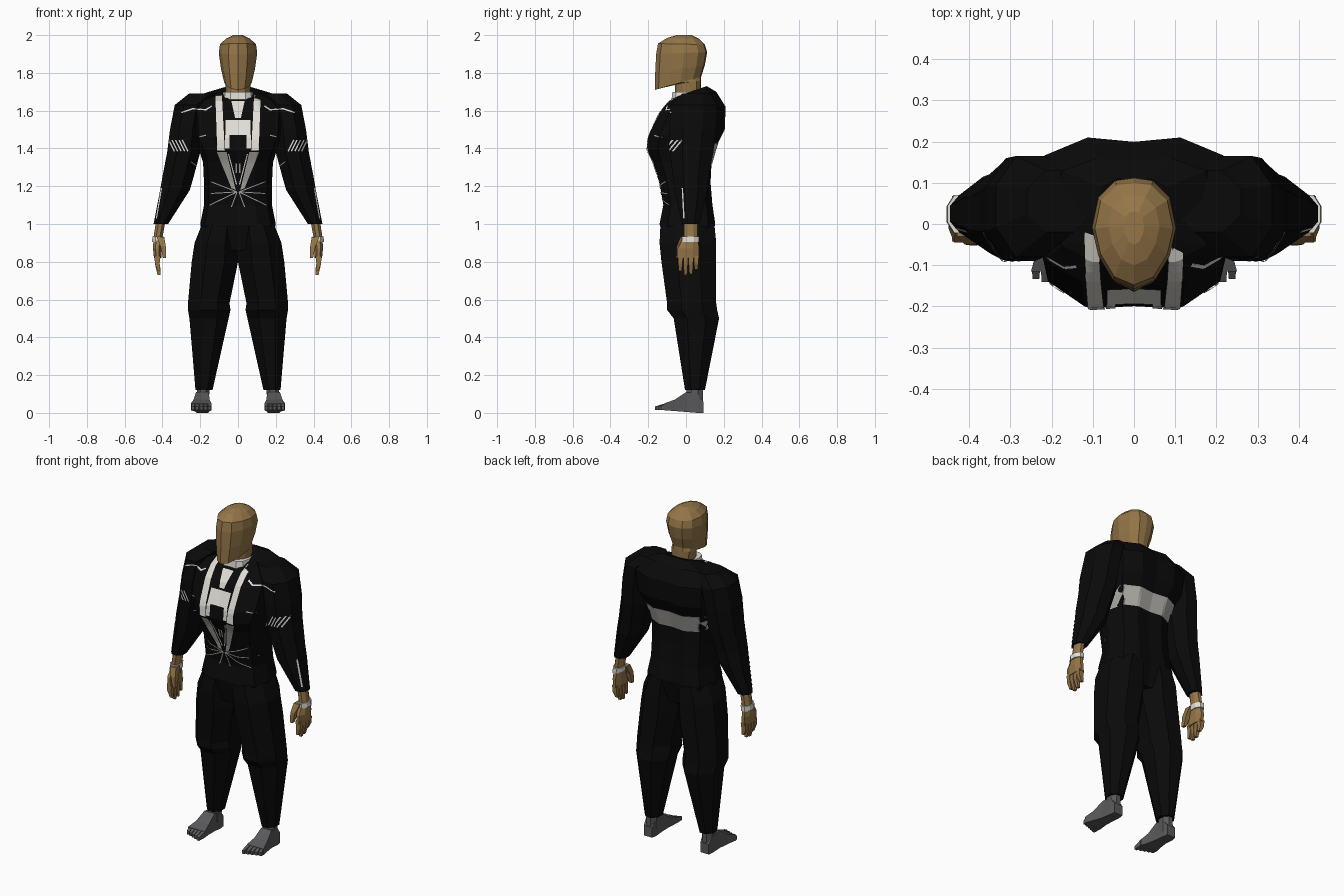
import bpy, bmesh, math
from mathutils import Vector
from mathutils.bvhtree import BVHTree

if "Cube" in bpy.data.objects:
    bpy.data.objects.remove(bpy.data.objects["Cube"], do_unlink=True)


def material(name, r, g, b):
    mat = bpy.data.materials.new(name)
    mat.use_nodes = True
    mat.diffuse_color = (r, g, b, 1)
    node = mat.node_tree.nodes["Principled BSDF"]
    node.inputs["Base Color"].default_value = (r, g, b, 1)
    node.inputs["Roughness"].default_value = .8
    return mat


suit = material("suit black", .003, .003, .003)
skin = material("skin brown", .3, .18, .065)
cream = material("shirt cream", .75, .73, .67)
silver = material("lapel grey", .42, .41, .38)
slate = material("foot grey", .1, .1, .105)


def ngon(n):
    """Regular polygon whose flat sides touch the unit square."""
    k = math.cos(math.pi / n)
    angles = [math.pi * (2 * i + 1) / n for i in range(n)]
    return [(math.cos(a) / k, math.sin(a) / k) for a in angles]


def symmetric(half):
    """Close a front-to-back half outline by mirroring it."""
    return half + [(-x, y) for x, y in reversed(half[1:-1])]


TUBE, BOX = ngon(8), ngon(4)
CHEST = symmetric([(0, -.97), (.5, -1), (.87, -.7), (1, 0), (.87, .75), (.45, 1), (0, .94)])
SKULL = symmetric([(0, -1), (.5, -.84), (.85, -.4), (1, .1), (.85, .65), (.45, .95), (0, 1)])


def add_object(name, bm, mat):
    bmesh.ops.recalc_face_normals(bm, faces=bm.faces[:])
    mesh = bpy.data.meshes.new(name)
    bm.to_mesh(mesh)
    bm.free()
    mesh.materials.append(mat)
    obj = bpy.data.objects.new(name, mesh)
    bpy.context.scene.collection.objects.link(obj)
    return obj


def loft(name, rings, shape, mat, side=1, along_y=False):
    """Skin rings (a0, a1, b0, b1, c0, c1); height c runs from c0 to c1 across b."""
    bm = bmesh.new()
    loops = []
    for a0, a1, b0, b1, c0, c1 in rings:
        loop = []
        for u, v in shape:
            a = (a0 + a1) / 2 + u * (a1 - a0) / 2
            b = (b0 + b1) / 2 + v * (b1 - b0) / 2
            c = (c0 + c1) / 2 + v * (c1 - c0) / 2
            loop.append(bm.verts.new((a * side, c, b) if along_y else (a * side, b, c)))
        loops.append(loop)
    n = len(shape)
    for low, high in zip(loops, loops[1:]):
        for i in range(n):
            j = (i + 1) % n
            bm.faces.new((low[i], low[j], high[j], high[i]))
    bm.faces.new(loops[0])
    bm.faces.new(loops[-1])
    return add_object(name, bm, mat)


def centred(rows):
    return [(-w, w, *rest) for w, *rest in rows]


def level(rows):
    return [(*row, row[-1]) for row in rows]


# Torso and pelvis: half width, front, back, front height, back height
clothes = [loft("jacket", centred([
    (.17, -.1, .12, .86, .86), (.2, -.14, .155, 1, 1), (.18, -.12, .14, 1.1, 1.1),
    (.18, -.14, .13, 1.22, 1.22), (.185, -.175, .135, 1.33, 1.32),
    (.21, -.205, .165, 1.39, 1.42), (.24, -.2, .205, 1.46, 1.5),
    (.25, -.14, .21, 1.59, 1.62), (.2, -.09, .16, 1.65, 1.7),
    (.09, -.06, .11, 1.67, 1.73)]), CHEST, suit)]

# Head with jutting jaw, neck and collar
loft("head", centred([
    (.065, -.055, .08, 1.66, 1.68), (.068, -.06, .08, 1.74, 1.76),
    (.073, -.165, .08, 1.71, 1.78), (.09, -.163, .1, 1.8, 1.84),
    (.102, -.158, .112, 1.9, 1.91), (.095, -.148, .1, 1.955, 1.95),
    (.062, -.1, .07, 1.985, 1.98), (.025, -.05, .03, 2, 2)]), SKULL, skin)
loft("collar", centred([(.085, -.08, .06, 1.63, 1.68), (.078, -.072, .06, 1.7, 1.7)]),
     CHEST, cream)

for side, label in ((1, "left"), (-1, "right")):
    # Trouser leg and sleeve: inner, outer, front, back, height
    clothes.append(loft(label + "_trouser_leg", level([
        (0, .19, -.135, .15, 1), (0, .23, -.14, .16, .9), (0, .245, -.13, .16, .8),
        (.045, .265, -.1, .16, .58), (.04, .265, -.1, .165, .545),
        (.05, .257, -.065, .175, .5), (.135, .225, -.005, .1, .12)]), TUBE, suit, side))
    clothes.append(loft(label + "_sleeve", level([
        (.1, .26, -.02, .13, 1.69), (.17, .335, -.08, .165, 1.63),
        (.19, .36, -.09, .16, 1.5), (.2, .375, -.085, .145, 1.38),
        (.235, .4, -.07, .12, 1.25), (.255, .412, -.06, .115, 1.18),
        (.37, .447, -.02, .07, 1)]), TUBE, suit, side))

    # Hand with four fingers, thumb and bracelet
    loft(label + "_hand", level([
        (.385, .435, -.01, .06, 1.01), (.4, .447, -.012, .06, .93),
        (.405, .45, -.045, .07, .87), (.405, .445, -.045, .07, .82)]), TUBE, skin, side)
    for i, tip in enumerate((.75, .73, .735, .76)):
        y = -.042 + i * .028
        loft(f"{label}_finger_{i}", level([
            (.41, .442, y, y + .026, .83), (.415, .44, y, y + .024, .79),
            (.41, .426, y + .004, y + .02, tip)]), BOX, skin, side)
    loft(label + "_thumb", level([
        (.39, .43, -.03, .01, .93), (.382, .41, -.05, -.015, .88),
        (.38, .397, -.052, -.03, .82)]), BOX, skin, side)
    loft(label + "_bracelet", level([
        (.397, .455, -.022, .07, .905), (.394, .453, -.022, .07, .935)]), TUBE, cream, side)

    # Foot with ankle and five toes
    loft(label + "_ankle", level([
        (.155, .22, -.005, .09, .03), (.15, .215, .005, .09, .15)]), TUBE, slate, side)
    loft(label + "_foot", level([
        (.16, .215, 0, .06, .092), (.155, .22, 0, .1, .06), (.155, .222, .005, .11, 0),
        (.15, .235, .01, .07, -.06), (.14, .25, .014, .05, -.115)]), BOX, slate, side, True)
    for i in range(5):
        x = .14 + i * .022
        loft(f"{label}_toe_{i}", level([
            (x, x + .02, .014, .05, -.11),
            (x + .002, x + .018, .014, .034, -.165 + i * .008)]), BOX, slate, side, True)

# Surface of all the clothing, onto which the thin trim is draped
points, polys = [], []
for obj in clothes:
    base = len(points)
    points += [v.co.copy() for v in obj.data.vertices]
    polys += [[base + i for i in p.vertices] for p in obj.data.polygons]
surface = BVHTree.FromPolygons(points, polys)


def drape(name, quads, mat, facing=-1, n=6, lift=.004):
    """Project (x, z) quads onto the clothing from the front or the back."""
    bm = bmesh.new()
    for quad in quads:
        p, q, r, s = (Vector(c) for c in quad)
        grid = []
        for i in range(n + 1):
            row = []
            for j in range(n + 1):
                x, z = p.lerp(q, i / n).lerp(s.lerp(r, i / n), j / n)
                hit = surface.ray_cast(Vector((x, facing, z)), Vector((0, -facing, 0)))[0]
                hit = hit or surface.find_nearest(Vector((x, 0, z)))[0]
                row.append(bm.verts.new(hit + Vector((0, facing * lift, 0))))
            grid.append(row)
        for i in range(n):
            for j in range(n):
                bm.faces.new((grid[i][j], grid[i + 1][j], grid[i + 1][j + 1], grid[i][j + 1]))
    return add_object(name, bm, mat)


def rect(x0, x1, z0, z1):
    return [(x0, z0), (x1, z0), (x1, z1), (x0, z1)]


def stroke(path, width):
    """Quads along an (x, z) polyline."""
    quads = []
    for a, b in zip(path, path[1:]):
        a, b = Vector(a), Vector(b)
        off = (b - a).orthogonal().normalized() * width / 2
        quads.append([a - off, b - off, b + off, a + off])
    return quads


def both(quads):
    return quads + [[(-x, z) for x, z in q] for q in quads]


# Shirt front, lapels and back band
drape("shirt_strips", both([[(.07, 1.39), (.11, 1.39), (.12, 1.68), (.085, 1.68)]]), cream, n=10)
drape("shirt_bar", [rect(-.065, .065, 1.47, 1.55)], cream)
drape("shirt_bar_ends", both([rect(.045, .068, 1.4, 1.47)]), cream)
drape("shirt_tie", [[(-.015, 1.56), (.015, 1.56), (.035, 1.65), (-.035, 1.65)]], cream)
drape("lapels", both([[(.012, 1.18), (.035, 1.19), (.112, 1.38), (.06, 1.38)]]), silver, n=10)
drape("lapel_edges", both(stroke([(.008, 1.21), (.05, 1.37)], .006)), cream)
drape("shirt_pin", both([rect(.004, .012, 1.27, 1.32)]), silver)
drape("back_band", [rect(-.19, .19, 1.32, 1.425)], silver, facing=1, n=24)

# Starburst at the waist
rays = []
for x, z in ((.16, 1.23), (.17, 1.16), (.15, 1.1), (.035, 1.09)):
    rays += stroke([(.005, 1.17), (x, z)], .005)
drape("waist_starburst", both(rays), silver)

# Shoulder piping, upper sleeve hatching and forearm piping
drape("shoulder_piping", both(stroke(
    [(.14, 1.625), (.17, 1.605), (.24, 1.61), (.3, 1.59)], .007)), cream)
hatching = []
for i in range(5):
    x = .265 + i * .018
    hatching += stroke([(x, 1.385), (x + .03, 1.445)], .007)
drape("sleeve_hatching", both(hatching), cream)
drape("forearm_piping", both(stroke([(.405, 1.19), (.432, 1.03)], .006)), cream)
drape("chest_dashes", both(stroke([(.17, 1.47), (.21, 1.46)], .006)
                           + stroke([(.21, 1.3), (.25, 1.33)], .005)), silver)
